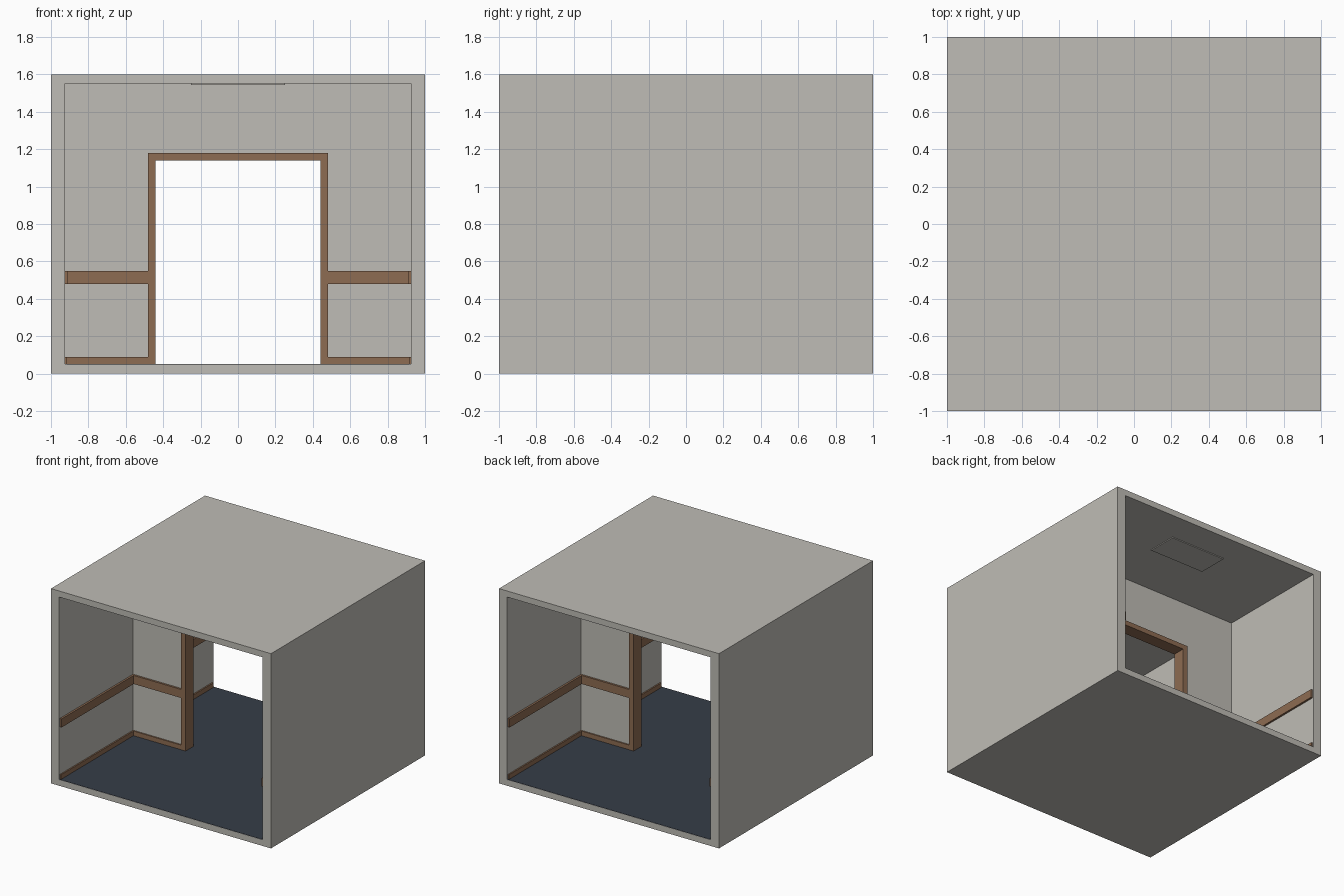
import bpy
import bmesh
from mathutils import Vector

if "Cube" in bpy.data.objects:
    bpy.data.objects.remove(bpy.data.objects["Cube"], do_unlink=True)


def make_material(name, rgb):
    mat = bpy.data.materials.new(name)
    mat.use_nodes = True
    colour = (*rgb, 1.0)
    mat.diffuse_color = colour
    mat.node_tree.nodes["Principled BSDF"].inputs["Base Color"].default_value = colour
    return mat


PLASTER = make_material("warm grey plaster", (0.52, 0.505, 0.465))
WOOD = make_material("brown wood", (0.27, 0.15, 0.085))
CARPET = make_material("dark blue carpet", (0.037, 0.047, 0.065))

# Main sizes
HALF = 1.0
HEIGHT = 1.6
INNER = 0.925
FLOOR = 0.05
CEILING = 1.55
WALL = 0.04


def finish(name, bm, mat):
    bmesh.ops.recalc_face_normals(bm, faces=bm.faces)
    mesh = bpy.data.meshes.new(name)
    bm.to_mesh(mesh)
    bm.free()
    mesh.materials.append(mat)
    obj = bpy.data.objects.new(name, mesh)
    bpy.context.collection.objects.link(obj)
    return obj


def box(name, low, high, mat):
    low, high = Vector(low), Vector(high)
    bm = bmesh.new()
    bmesh.ops.create_cube(bm, size=1)
    bmesh.ops.scale(bm, vec=high - low, verts=bm.verts)
    bmesh.ops.translate(bm, vec=(low + high) / 2, verts=bm.verts)
    return finish(name, bm, mat)


def arch(half_width, bottom, top):
    return [(-half_width, bottom), (-half_width, top),
            (half_width, top), (half_width, bottom)]


def band(name, outer, inner, depth, closed, mat):
    """Fill between two outlines and extrude the band through y."""
    bm = bmesh.new()
    a = [bm.verts.new((x, -depth, z)) for x, z in outer]
    b = [bm.verts.new((x, -depth, z)) for x, z in inner]
    n = len(a)
    faces = []
    for i in range(n if closed else n - 1):
        j = (i + 1) % n
        faces.append(bm.faces.new((a[i], a[j], b[j], b[i])))
    result = bmesh.ops.extrude_face_region(bm, geom=faces, use_keep_orig=True)
    moved = [g for g in result["geom"] if isinstance(g, bmesh.types.BMVert)]
    bmesh.ops.translate(bm, vec=(0, 2 * depth, 0), verts=moved)
    return finish(name, bm, mat)


# Outer shell, open at both ends
band("room_shell", arch(HALF, 0, HEIGHT), arch(INNER, FLOOR, CEILING),
     HALF, True, PLASTER)

# Dividing wall and its doorway casing
band("dividing_wall", arch(INNER, FLOOR, CEILING), arch(0.47, FLOOR, 1.17),
     WALL, False, PLASTER)
band("door_casing", arch(0.48, FLOOR, 1.18), arch(0.44, FLOOR, 1.14),
     0.052, False, WOOD)

# Floor covering
box("floor_covering", (-INNER, -0.998, FLOOR), (INNER, 0.998, FLOOR + 0.002), CARPET)


def mirrored_box(name, sx, sy, x, y, z, mat):
    xs = sorted(sx * v for v in x)
    ys = sorted(sy * v for v in y)
    box(name, (xs[0], ys[0], z[0]), (xs[1], ys[1], z[1]), mat)


# Baseboards and chair rails around both halves of the room
TRIMS = [("baseboard", (FLOOR, 0.09), 0.011), ("chair_rail", (0.48, 0.55), 0.016)]
for sy, end in ((-1, "front"), (1, "back")):
    for sx, side in ((-1, "right"), (1, "left")):
        for trim, z, t in TRIMS:
            mirrored_box(f"{end}_{side}_side_{trim}", sx, sy,
                         (INNER - t, INNER), (WALL, 0.99), z, WOOD)
            mirrored_box(f"{end}_{side}_divider_{trim}", sx, sy,
                         (0.48, INNER - t), (WALL, WALL + t), z, WOOD)
    # Shallow ceiling panel
    mirrored_box(f"{end}_ceiling_panel", 1, sy, (-0.25, 0.25), (0.5, 0.75),
                 (CEILING - 0.007, CEILING), PLASTER)
